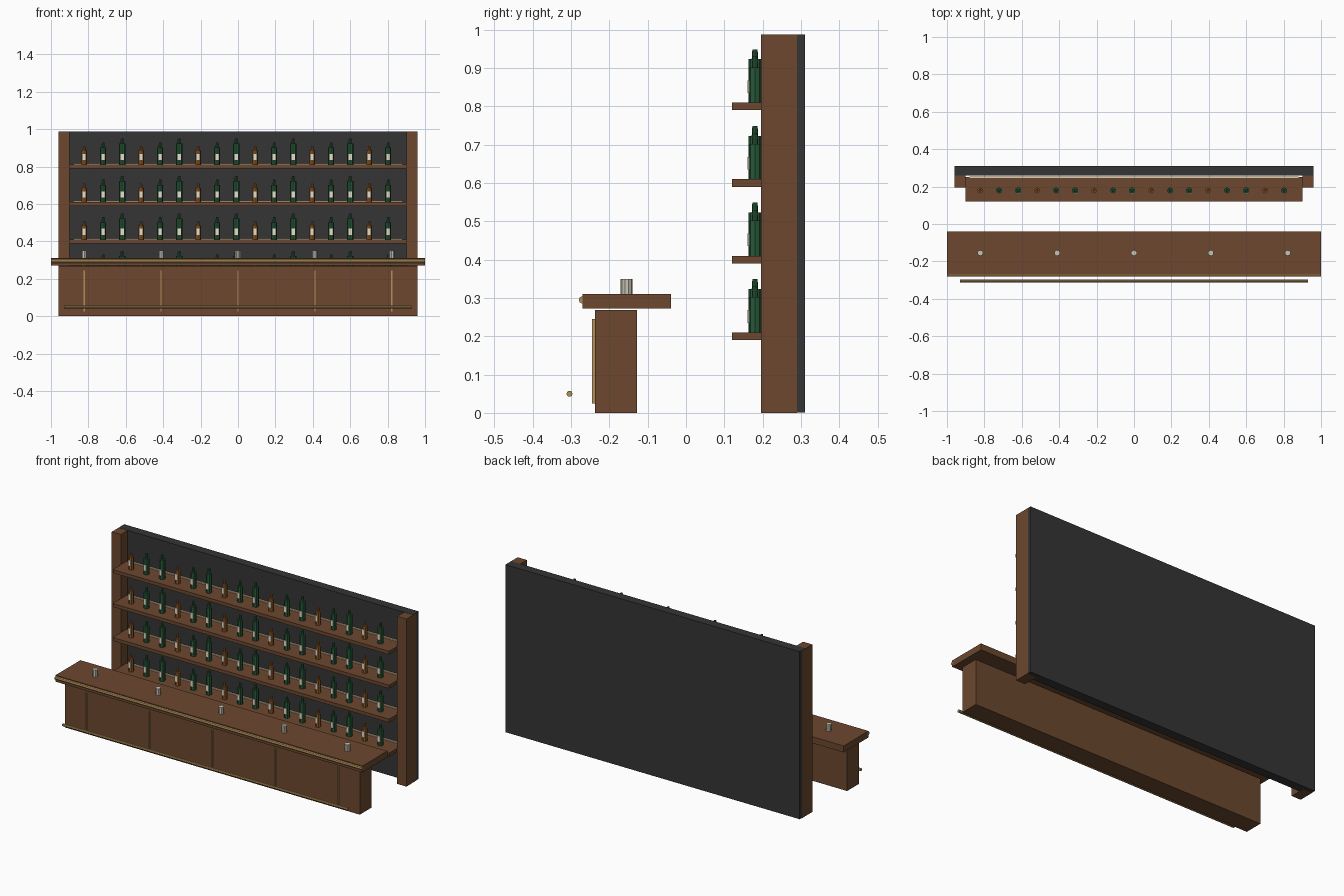
import bpy, bmesh, math
from mathutils import Matrix, Vector

cube = bpy.data.objects.get("Cube")
if cube:
    bpy.data.objects.remove(cube, do_unlink=True)


def material(name, r, g, b):
    m = bpy.data.materials.new(name)
    m.use_nodes = True
    m.diffuse_color = (r, g, b, 1)
    m.node_tree.nodes["Principled BSDF"].inputs["Base Color"].default_value = (r, g, b, 1)
    return m


wood = material("brown wood", 0.15, 0.064, 0.028)
dark = material("charcoal panel", 0.035, 0.035, 0.035)
brass = material("brass", 0.45, 0.28, 0.1)
green = material("green glass", 0.02, 0.1, 0.04)
amber = material("amber glass", 0.3, 0.11, 0.02)
cream = material("cream label", 0.8, 0.74, 0.58)
glass = material("pale glass", 0.58, 0.55, 0.46)
glow = material("warm light strip", 0.9, 0.7, 0.42)


def add_box(bm, lo, hi, index=0):
    lo, hi = Vector(lo), Vector(hi)
    mat = Matrix.Translation((lo + hi) / 2) @ Matrix.Diagonal((*(hi - lo), 1))
    verts = bmesh.ops.create_cube(bm, size=1, matrix=mat)["verts"]
    for face in {f for v in verts for f in v.link_faces}:
        face.material_index = index


def add_tube(bm, r1, r2, z0, z1, sides=8):
    bmesh.ops.create_cone(bm, cap_ends=True, segments=sides, radius1=r1, radius2=r2,
                          depth=z1 - z0, matrix=Matrix.Translation((0, 0, (z0 + z1) / 2)))


def finish(bm, name, *mats):
    mesh = bpy.data.meshes.new(name)
    bm.to_mesh(mesh)
    bm.free()
    for m in mats:
        mesh.materials.append(m)
    return mesh


def place(name, mesh, loc=(0, 0, 0)):
    ob = bpy.data.objects.new(name, mesh)
    ob.location = loc
    bpy.context.collection.objects.link(ob)
    return ob


def box(name, lo, hi, mat):
    bm = bmesh.new()
    add_box(bm, lo, hi)
    return place(name, finish(bm, name, mat))


def rail(name, half, y, z, r):
    bm = bmesh.new()
    add_tube(bm, r, r, -half, half)
    ob = place(name, finish(bm, name, brass), (0, y, z))
    ob.rotation_euler.y = math.pi / 2


# Counter
box("counter_body", (-0.96, -0.237, 0), (0.96, -0.128, 0.268), wood)
box("counter_top", (-1, -0.27, 0.272), (1, -0.039, 0.31), wood)
rail("edge_rail", 1, -0.27, 0.295, 0.01)
rail("foot_rail", 0.93, -0.304, 0.05, 0.008)

# Tumblers on the counter, each above a brass strip on the front
bm = bmesh.new()
add_tube(bm, 0.0155, 0.0155, 0, 0.04, 10)
tumbler = finish(bm, "tumbler", glass)
for i in range(5):
    x = (i - 2) * 0.411
    place("tumbler", tumbler, (x, -0.155, 0.31))
    box("front_strip", (x - 0.003, -0.245, 0.025), (x + 0.003, -0.236, 0.245), brass)

# Back wall and posts
box("back_panel", (-0.959, 0.258, 0.001), (0.959, 0.311, 0.988), dark)
for side, a, b in (("right", -0.96, -0.9), ("left", 0.9, 0.96)):
    box(side + "_post", (a, 0.196, 0), (b, 0.29, 0.987), wood)


# Three bottle types: amber short, green medium, green tall
def bottle(name, mat, radius, body, top):
    bm = bmesh.new()
    add_tube(bm, radius, radius, 0, body)
    add_tube(bm, radius * 0.5, radius * 0.4, body, top)
    add_box(bm, (-0.009, -radius - 0.002, 0.025), (0.009, -radius + 0.002, 0.058), 1)
    return finish(bm, name, mat, cream)


bottles = [bottle("amber_bottle", amber, 0.015, 0.075, 0.1),
           bottle("medium_bottle", green, 0.016, 0.092, 0.12),
           bottle("tall_bottle", green, 0.017, 0.113, 0.139)]

# Shelves with light strips and bottles
for top in (0.21, 0.41, 0.61, 0.81):
    box("shelf", (-0.9, 0.12, top - 0.02), (0.9, 0.25, top), wood)
    box("light_strip", (-0.88, 0.246, top), (0.88, 0.254, top + 0.006), glow)
    for i in range(17):
        mesh = bottles[i % 3]
        place(mesh.name, mesh, (-0.823 + i * 0.1016, 0.18, top))
